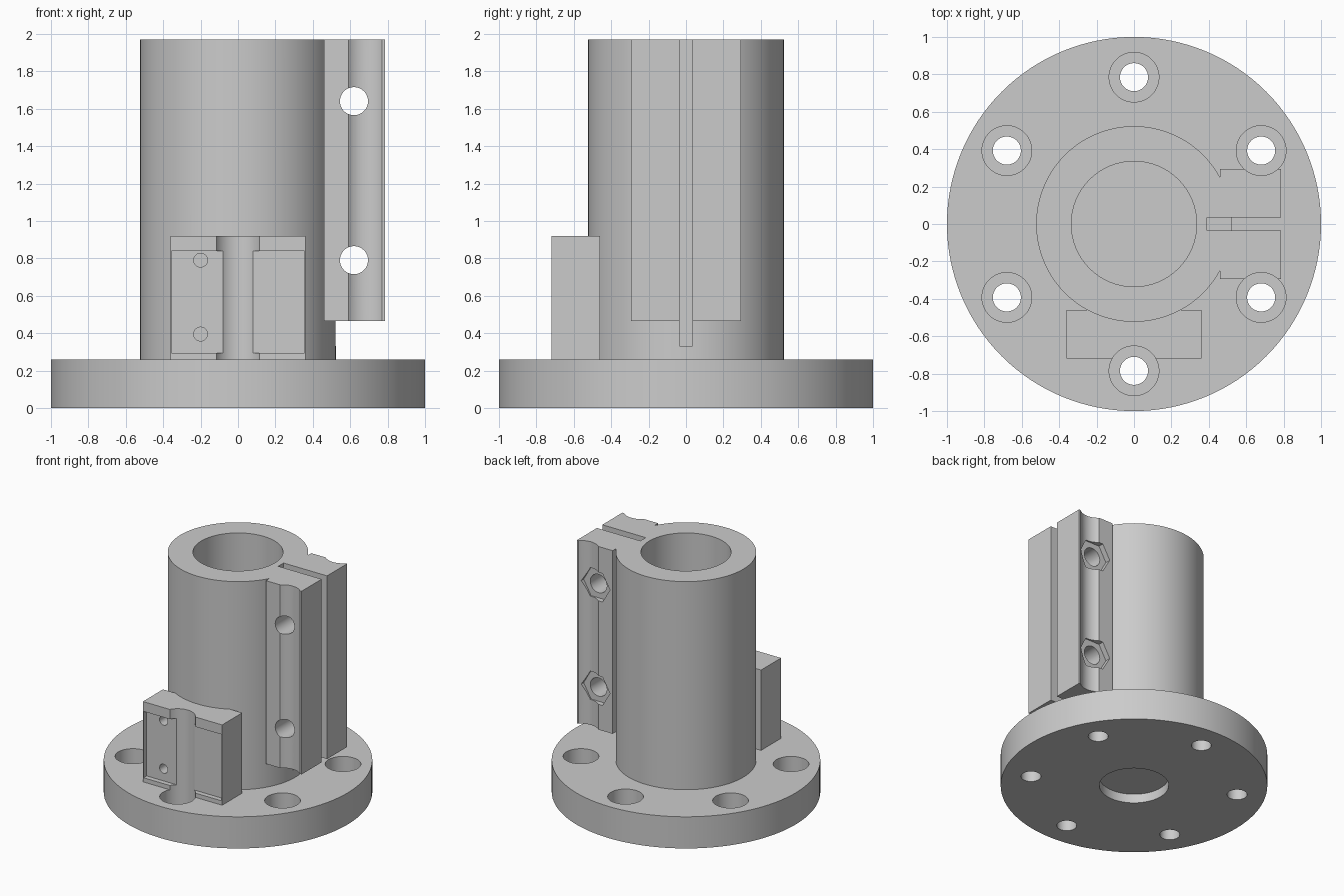
import bpy, bmesh
from math import pi, sin, cos, radians
from mathutils import Matrix

if "Cube" in bpy.data.objects:
    bpy.data.objects.remove(bpy.data.objects["Cube"], do_unlink=True)

metal = bpy.data.materials.new("plain grey")
metal.use_nodes = True
grey = (0.6, 0.6, 0.6, 1)
metal.diffuse_color = grey
metal.node_tree.nodes["Principled BSDF"].inputs["Base Color"].default_value = grey


def add_object(name, bm):
    mesh = bpy.data.meshes.new(name)
    bm.to_mesh(mesh)
    bm.free()
    mesh.materials.append(metal)
    ob = bpy.data.objects.new(name, mesh)
    bpy.context.collection.objects.link(ob)
    return ob


def box(name, x, y, z):
    """Box from three (low, high) ranges."""
    bm = bmesh.new()
    bmesh.ops.create_cube(bm, size=1)
    for v in bm.verts:
        for i, (lo, hi) in enumerate((x, y, z)):
            v.co[i] = lo + (v.co[i] + 0.5) * (hi - lo)
    return add_object(name, bm)


def cylinder(name, r, lo, hi, a=0, b=0, axis="z", sides=64):
    """Cylinder from lo to hi along z at (x, y) = (a, b), or along y at (x, z) = (a, b)."""
    bm = bmesh.new()
    bmesh.ops.create_cone(bm, cap_ends=True, segments=sides, radius1=r, radius2=r, depth=hi - lo)
    if axis == "y":
        # start the sides on a corner pointing along x
        turn = Matrix.Rotation(pi / 2, 4, "X") @ Matrix.Rotation(pi / 2, 4, "Z")
        place = Matrix.Translation((a, (lo + hi) / 2, b))
    else:
        turn = Matrix.Identity(4)
        place = Matrix.Translation((a, b, (lo + hi) / 2))
    bmesh.ops.transform(bm, matrix=place @ turn, verts=bm.verts)
    return add_object(name, bm)


def combine(ob, other, operation="DIFFERENCE"):
    """Apply a boolean and drop the helper."""
    mod = ob.modifiers.new("boolean", "BOOLEAN")
    mod.operation, mod.object, mod.solver = operation, other, "EXACT"
    bpy.context.view_layer.objects.active = ob
    bpy.ops.object.modifier_apply(modifier=mod.name)
    bpy.data.objects.remove(other, do_unlink=True)


FLANGE_TOP, TOP = 0.26, 1.97
PAD_TOP, PAD_FRONT = 0.92, -0.72
BOLT_X = 0.62
hole_spots = [(0.785 * cos(radians(30 + 60 * k)), 0.785 * sin(radians(30 + 60 * k))) for k in range(6)]

# Flange with counterbored holes and a shallow recess underneath
flange = cylinder("mounting_flange", 1, 0, FLANGE_TOP, sides=128)
for x, y in hole_spots:
    combine(flange, cylinder("counterbore", 0.133, 0.13, 0.5, x, y))
    combine(flange, cylinder("screw_hole", 0.075, -0.1, 0.5, x, y))
combine(flange, cylinder("recess", 0.26, -0.1, 0.075))

# Tube joined with the side clamp block and the front pad
tube = cylinder("clamp_tube", 0.523, 0.2, TOP, sides=128)
combine(tube, box("clamp_block", (0.46, 0.785), (-0.295, 0.295), (0.465, TOP)), "UNION")
combine(tube, box("front_pad", (-0.36, 0.36), (PAD_FRONT, -0.46), (0.2, PAD_TOP)), "UNION")
combine(tube, cylinder("bore", 0.335, 0.1, 2.2, sides=96))
combine(tube, box("clamp_slot", (0.39, 1), (-0.035, 0.035), (0.33, 2.2)))

# Shallow pocket and pin holes in the front pad
combine(tube, box("pad_pocket", (-0.355, 0.355), (-0.9, PAD_FRONT + 0.04), (0.295, 0.84)))
for z in (0.395, 0.79):
    combine(tube, cylinder("pin_hole", 0.037, -0.9, -0.56, -0.2, z, "y", 32))

# Screw clearance grooves run up the clamp and pad
for x, y in hole_spots:
    if x > 0.1 or (abs(x) < 0.1 and y < 0):
        combine(tube, cylinder("groove", 0.133, 0.1, 2.2, x, y))

# Clamp bolts with hexagonal nut pockets at the back
for z in (0.79, 1.64):
    combine(tube, cylinder("bolt_hole", 0.075, -0.6, 0.6, BOLT_X, z, "y"))
    combine(tube, cylinder("nut_pocket", 0.135, 0.25, 0.5, BOLT_X, z, "y", 6))

# Smooth round walls, sharp edges
for ob in (flange, tube):
    bpy.ops.object.select_all(action="DESELECT")
    ob.select_set(True)
    bpy.context.view_layer.objects.active = ob
    bpy.ops.object.shade_smooth_by_angle(angle=radians(30))
